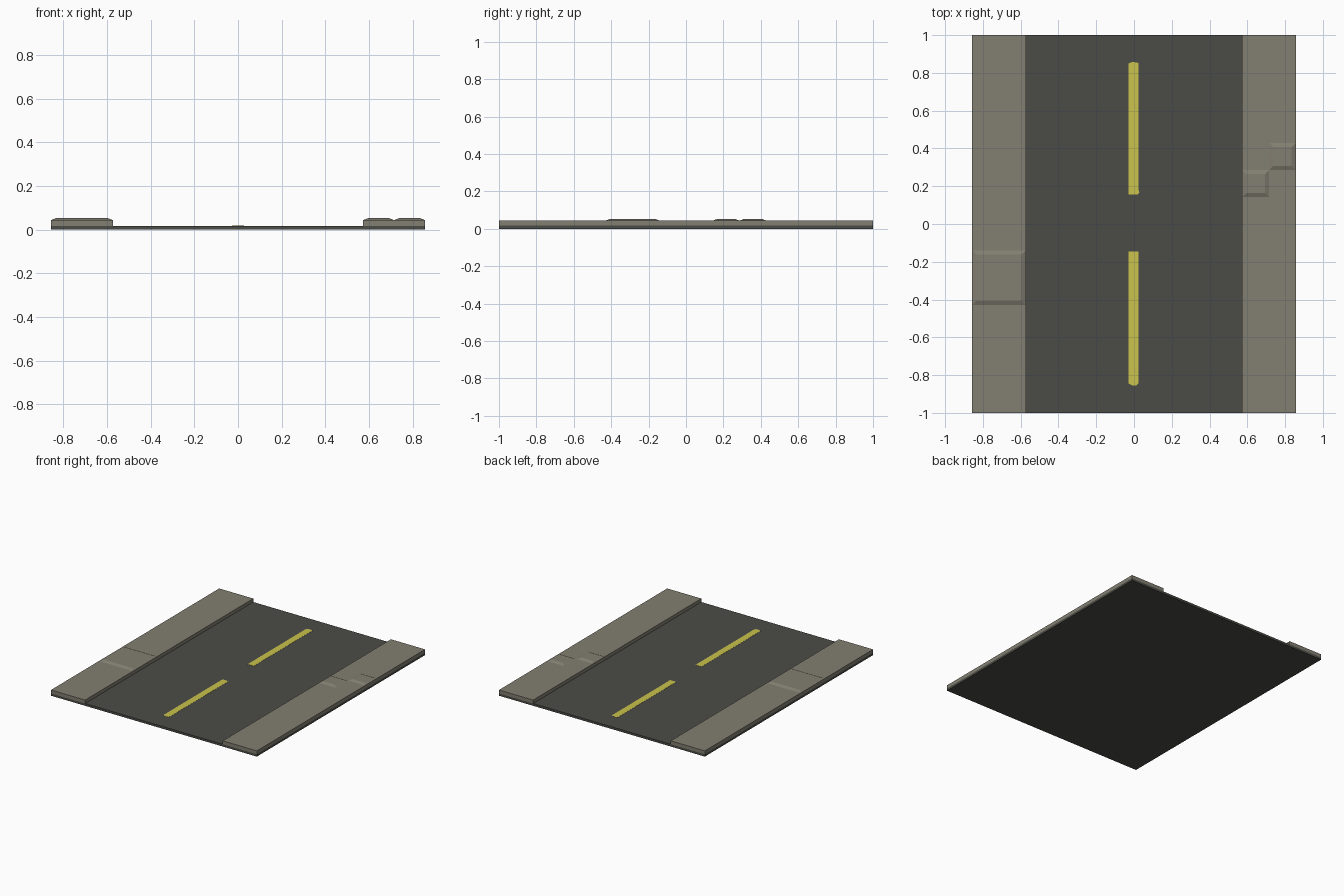
import bpy, bmesh

if "Cube" in bpy.data.objects:
    bpy.data.objects.remove(bpy.data.objects["Cube"])

ROAD_Z, WALK_Z, SLAB_Z = 0.017, 0.043, 0.052
HALF_W, KERB = 0.857, 0.573


def material(name, rgb):
    m = bpy.data.materials.new(name)
    lin = [((c / 255 + 0.055) / 1.055) ** 2.4 for c in rgb]
    m.diffuse_color = (*lin, 1)
    m.use_nodes = True
    m.node_tree.nodes["Principled BSDF"].inputs["Base Color"].default_value = m.diffuse_color
    return m


asphalt = material("asphalt grey", (75, 75, 70))
concrete = material("concrete grey", (130, 126, 113))
paint = material("yellow paint", (203, 195, 77))


def loft(name, low, high, z0, z1, mat):
    """Solid between two matching outlines at heights z0 and z1."""
    bm = bmesh.new()
    a = [bm.verts.new((x, y, z0)) for x, y in low]
    b = [bm.verts.new((x, y, z1)) for x, y in high]
    n = len(a)
    bm.faces.new(a[::-1])
    bm.faces.new(b)
    for i in range(n):
        j = (i + 1) % n
        bm.faces.new((a[i], a[j], b[j], b[i]))
    bmesh.ops.recalc_face_normals(bm, faces=bm.faces)
    me = bpy.data.meshes.new(name)
    bm.to_mesh(me)
    bm.free()
    me.materials.append(mat)
    ob = bpy.data.objects.new(name, me)
    bpy.context.collection.objects.link(ob)


def rect(x0, x1, y0, y1, inset=0):
    return [(x0 + inset, y0 + inset), (x1 - inset, y0 + inset),
            (x1 - inset, y1 - inset), (x0 + inset, y1 - inset)]


# Road bed under everything
r = rect(-HALF_W, HALF_W, -1, 1)
loft("road_bed", r, r, 0, ROAD_Z, asphalt)

# Raised pavements on both sides
for name, x0, x1 in (("left_pavement", -HALF_W, -KERB), ("right_pavement", KERB, HALF_W)):
    r = rect(x0, x1, -1, 1)
    loft(name, r, r, ROAD_Z, WALK_Z, concrete)

# Bevelled paving slabs standing slightly proud
for name, box in (("large_slab", (-HALF_W, -KERB, -0.43, -0.14)),
                  ("small_slab_inner", (KERB, 0.715, 0.143, 0.286)),
                  ("small_slab_outer", (0.715, HALF_W, 0.286, 0.43))):
    loft(name, rect(*box), rect(*box, 0.022), WALK_Z, SLAB_Z, concrete)

# Worn lane dashes
far = [(-0.028, 0.155), (0.02, 0.155), (0.028, 0.168), (0.023, 0.185),
       (0.023, 0.853), (-0.008, 0.859), (-0.028, 0.85)]
near = [(-0.028, -0.145), (-0.028, -0.845), (-0.008, -0.855), (0.012, -0.855),
        (0.023, -0.845), (0.023, -0.145)]
for name, outline in (("far_lane_dash", far), ("near_lane_dash", near)):
    loft(name, outline, outline, ROAD_Z, ROAD_Z + 0.001, paint)
